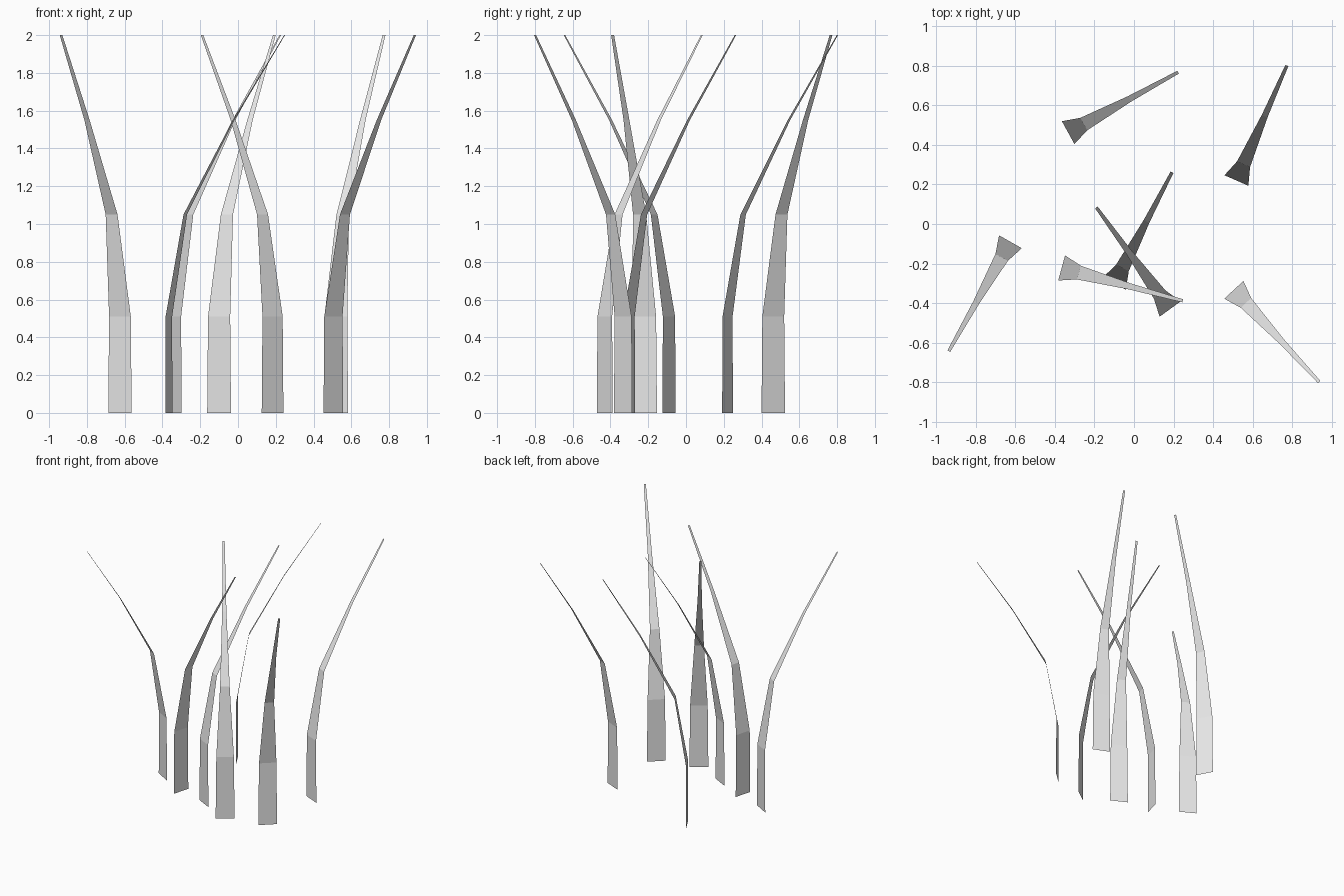
import bpy
from math import cos, sin, radians
from mathutils import Vector

cube = bpy.data.objects.get("Cube")
if cube:
    bpy.data.objects.remove(cube, do_unlink=True)

# Plain grey for every blade
grey = bpy.data.materials.new("plain_grey")
grey.use_nodes = True
colour = (0.8, 0.8, 0.8, 1)
grey.diffuse_color = colour
grey.node_tree.nodes["Principled BSDF"].inputs["Base Color"].default_value = colour

# Blade profile: forward lean, height, half width
PROFILE = [(0, 0, 0.071), (0, 0.51, 0.066), (0.09, 1.05, 0.036),
           (0.355, 1.55, 0.016), (0.635, 2, 0.008)]


def grass_blade(name, x, y, angle):
    """A thin bent strip that leans towards the given angle."""
    lean = Vector((cos(radians(angle)), sin(radians(angle)), 0))
    side = Vector((-lean.y, lean.x, 0))
    verts = []
    for forward, z, half in PROFILE:
        centre = Vector((x, y, z)) + lean * forward
        verts += [centre - side * half, centre + side * half]
    faces = [(i, i + 1, i + 3, i + 2) for i in range(0, len(verts) - 2, 2)]
    mesh = bpy.data.meshes.new(name)
    mesh.from_pydata(verts, [], faces)
    mesh.materials.append(grey)
    bpy.context.collection.objects.link(bpy.data.objects.new(name, mesh))


# Scattered blades: base position and lean direction
for name, x, y, angle in [
    ("back_right_blade", -0.333, 0.462, 28.8),
    ("back_left_blade", 0.518, 0.22, 66.3),
    ("middle_blade", -0.1, -0.302, 62.6),
    ("front_blade", 0.183, -0.43, 126.0),
    ("crossing_blade", -0.366, -0.222, -15.2),
    ("right_blade", -0.625, -0.09, 240.6),
    ("front_left_blade", 0.505, -0.333, -47.2),
]:
    grass_blade(name, x, y, angle)
